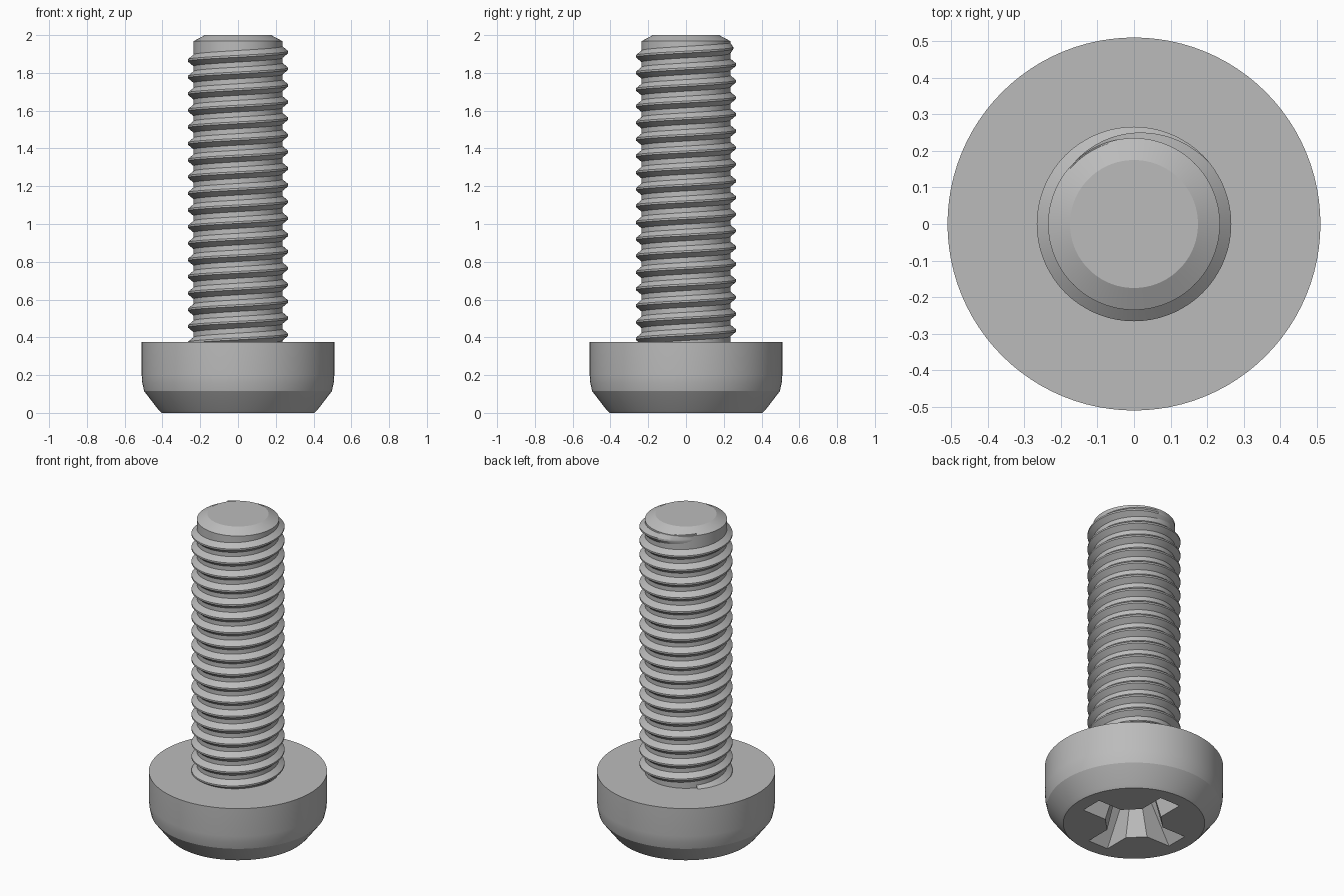
import bpy, bmesh, math

if "Cube" in bpy.data.objects:
    bpy.data.objects.remove(bpy.data.objects["Cube"], do_unlink=True)

steel = bpy.data.materials.new("grey steel")
steel.use_nodes = True
steel.diffuse_color = (0.5, 0.5, 0.5, 1)
steel.node_tree.nodes["Principled BSDF"].inputs["Base Color"].default_value = (0.5, 0.5, 0.5, 1)


def loft(name, rings, closed=True):
    """Skin a list of point rings and cap both ends."""
    bm = bmesh.new()
    rows = [[bm.verts.new(p) for p in ring] for ring in rings]
    n = len(rows[0])
    for a, b in zip(rows, rows[1:]):
        for i in range(n):
            j = (i + 1) % n
            bm.faces.new((a[i], a[j], b[j], b[i]))
    bm.faces.new(rows[0][::-1])
    bm.faces.new(rows[-1])
    bmesh.ops.recalc_face_normals(bm, faces=bm.faces)
    mesh = bpy.data.meshes.new(name)
    bm.to_mesh(mesh)
    bm.free()
    mesh.materials.append(steel)
    obj = bpy.data.objects.new(name, mesh)
    bpy.context.collection.objects.link(obj)
    return obj


def select(obj):
    bpy.ops.object.select_all(action='DESELECT')
    obj.select_set(True)
    bpy.context.view_layer.objects.active = obj


def smooth(obj):
    select(obj)
    bpy.ops.object.shade_smooth_by_angle(angle=math.radians(25))


def turned(name, profile, sides=96):
    """Lathe a (radius, height) profile around z."""
    angles = [math.tau * i / sides for i in range(sides)]
    return loft(name, [[(r * math.cos(a), r * math.sin(a), z) for a in angles]
                       for r, z in profile])


# Pan head with a bevelled drive face
head = turned("head", [(0.405, 0), (0.42, 0.015), (0.497, 0.115),
                       (0.507, 0.16), (0.51, 0.2), (0.51, 0.375)])


# Cross recess: tapered cross with chamfered inner corners
def cross_ring(t, depth=0.24):
    reach, half, corner = 0.32 - 0.16 * t, 0.07 - 0.02 * t, 0.156 - 0.066 * t
    ring = []
    for q in range(4):
        c, s = math.cos(q * math.pi / 2), math.sin(q * math.pi / 2)
        for x, y in ((reach, -half), (reach, half), (corner, half), (half, corner)):
            ring.append((x * c - y * s, x * s + y * c, t * depth))
    return ring


cutter = loft("recess_cutter", [cross_ring(-0.2), cross_ring(1)])
cutter.hide_render = True
cut = head.modifiers.new("recess", 'BOOLEAN')
cut.operation = 'DIFFERENCE'
cut.solver = 'EXACT'
cut.object = cutter
select(head)
bpy.ops.object.modifier_apply(modifier=cut.name)
bpy.data.objects.remove(cutter, do_unlink=True)
smooth(head)

# Shank core with a chamfered tip
CORE, CREST = 0.235, 0.266
shank = turned("shank", [(CORE, 0.365), (CORE, 1.968), (0.175, 2)])
smooth(shank)

# Right-handed thread, fading into the core near the tip
PITCH, STEPS = 0.088, 72
end = math.radians(140)
fade = math.radians(100)
total = 18 * STEPS
rings = []
for k in range(total + 1):
    a = end - math.tau * (total - k) / STEPS
    z = 1.91 + PITCH * a / math.tau
    crest = CREST - (CREST - CORE + 0.002) * max(0, (a - end + fade) / fade)
    root = CORE - 0.004
    rings.append([(r * math.cos(a), r * math.sin(a), z + dz) for r, dz in
                  ((root, -0.034), (crest, -0.005), (crest, 0.005), (root, 0.034))])
thread = loft("thread", rings)
smooth(thread)
